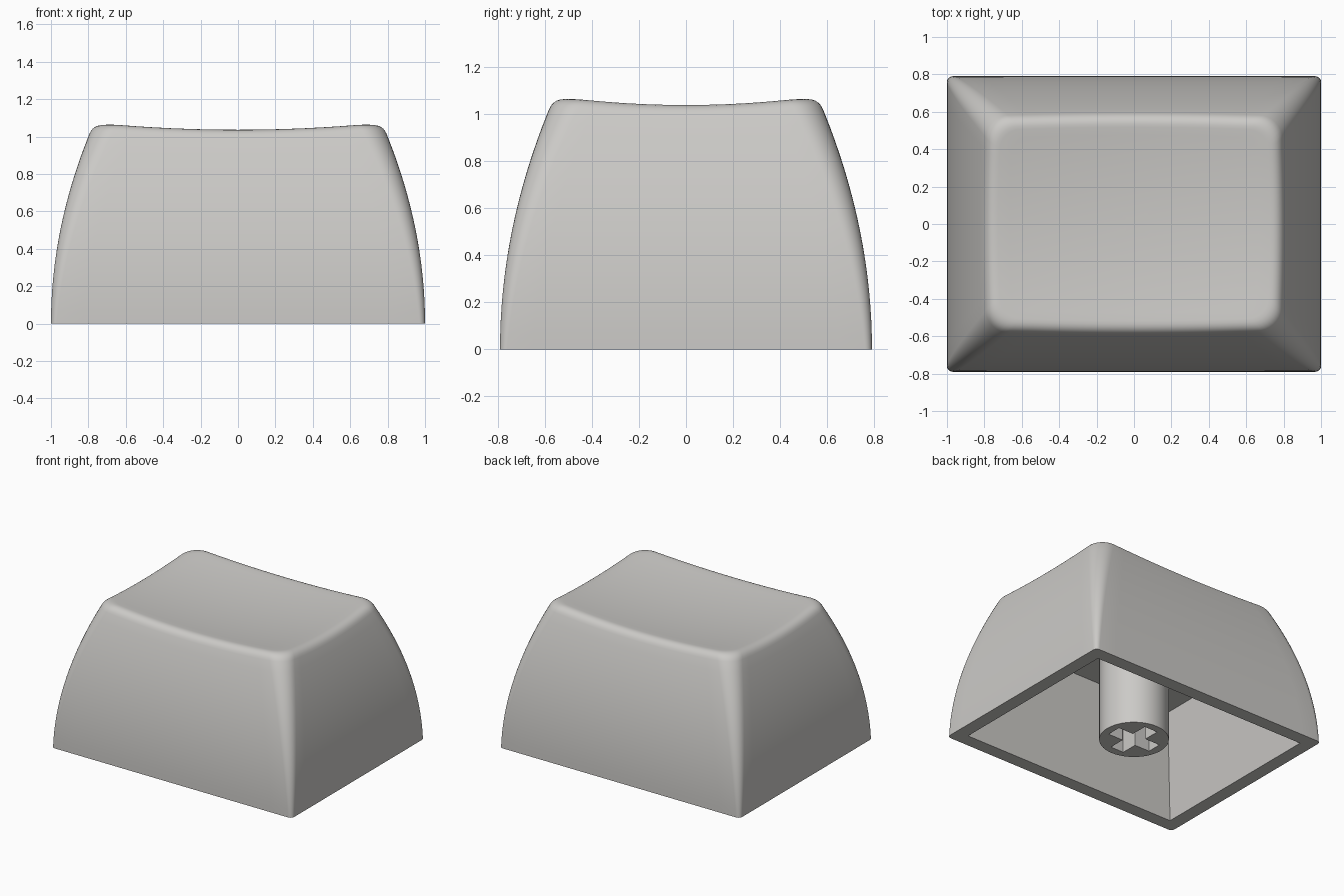
import bpy, bmesh, math

if "Cube" in bpy.data.objects:
    bpy.data.objects.remove(bpy.data.objects["Cube"])

plastic = bpy.data.materials.new("warm_grey_plastic")
plastic.diffuse_color = (0.60, 0.59, 0.57, 1)
plastic.use_nodes = True
plastic.node_tree.nodes["Principled BSDF"].inputs["Base Color"].default_value = plastic.diffuse_color

SIDE, ARC = 14, 8          # samples per straight side and per corner


def rounded_rect(hx, hy, r):
    """Closed list of (x, y), always the same count, counter-clockwise."""
    pts = []
    corners = [(1, 1), (-1, 1), (-1, -1), (1, -1)]
    for i, (sx, sy) in enumerate(corners):
        cx, cy = sx * (hx - r), sy * (hy - r)
        for k in range(ARC + 1):
            a = math.pi / 2 * (i + k / ARC)
            pts.append((cx + r * math.cos(a), cy + r * math.sin(a)))
        nx, ny = corners[(i + 1) % 4]
        a = math.pi / 2 * (i + 1)
        ex, ey = nx * (hx - r) + r * math.cos(a), ny * (hy - r) + r * math.sin(a)
        px, py = pts[-1]
        for k in range(1, SIDE):
            t = k / SIDE
            pts.append((px + (ex - px) * t, py + (ey - py) * t))
    return pts


COUNT = 4 * (ARC + SIDE)


def wall(i, z, inset=0.0):
    """Point i of the curved outer wall at height z."""
    shrink = 0.20 * z ** 2 + inset
    r = max(0.03 + 0.09 * z - 0.4 * inset, 0.02)
    return rounded_rect(1 - shrink, 0.79 - shrink, r)[i]


def dish(x, y):
    """Height of the scooped top."""
    return 1.002 + 0.067 * x * x + 0.125 * y * y


def finish(name, bm):
    bmesh.ops.remove_doubles(bm, verts=bm.verts, dist=1e-5)
    bmesh.ops.recalc_face_normals(bm, faces=bm.faces)
    me = bpy.data.meshes.new(name)
    bm.to_mesh(me)
    bm.free()
    me.materials.append(plastic)
    ob = bpy.data.objects.new(name, me)
    bpy.context.collection.objects.link(ob)
    bpy.ops.object.select_all(action='DESELECT')
    ob.select_set(True)
    bpy.context.view_layer.objects.active = ob
    bpy.ops.object.shade_smooth_by_angle(angle=math.radians(35))
    return ob


def bridge(bm, a, b):
    for i in range(len(a)):
        j = (i + 1) % len(a)
        bm.faces.new((a[i], a[j], b[j], b[i]))


# Key shell: cavity, bottom rim, curved walls, soft top edge, scooped top
rings = [[(x, y, 0.755) for x, y in rounded_rect(0.78, 0.57, 0)],
         [(x, y, 0.0) for x, y in rounded_rect(0.90, 0.69, 0)]]

top_z = []
for i in range(COUNT):
    z = 1.05
    for _ in range(5):
        z = dish(*wall(i, z))
    top_z.append(z)

WALL_RINGS, EDGE_RINGS, TOP_RINGS = 16, 6, 12
for k in range(WALL_RINGS + 1):
    ring = []
    for i in range(COUNT):
        z = (top_z[i] - 0.05) * k / WALL_RINGS
        ring.append((*wall(i, z), z))
    rings.append(ring)

edge = []
for i in range(COUNT):
    p0 = (*wall(i, top_z[i] - 0.05), top_z[i] - 0.05)
    p1 = (*wall(i, top_z[i]), top_z[i])
    xy = wall(i, top_z[i], 0.055)
    edge.append((p0, p1, (*xy, dish(*xy))))
for k in range(1, EDGE_RINGS + 1):
    t = k / EDGE_RINGS
    rings.append([tuple((1 - t) ** 2 * a + 2 * t * (1 - t) * b + t * t * c
                        for a, b, c in zip(*p)) for p in edge])

lip = rings[-1]
for k in range(1, TOP_RINGS):
    s = 1 - k / TOP_RINGS
    rings.append([(x * s, y * s, dish(x * s, y * s)) for x, y, _ in lip])

bm = bmesh.new()
loops = [[bm.verts.new(p) for p in ring] for ring in rings]
for a, b in zip(loops, loops[1:]):
    bridge(bm, a, b)
bm.faces.new(loops[0])                       # cavity ceiling
centre = bm.verts.new((0, 0, dish(0, 0)))
for i in range(COUNT):
    bm.faces.new((loops[-1][i], loops[-1][(i + 1) % COUNT], centre))
finish("key_shell", bm)

# Mounting stem: round post with a cross-shaped socket
bm = bmesh.new()
R, SEG, ARM, HALF, DEPTH = 0.238, 48, 0.18, 0.055, 0.40
circle = [(R * math.cos(2 * math.pi * i / SEG), R * math.sin(2 * math.pi * i / SEG))
          for i in range(SEG)]
cross = []
for q in range(4):
    c, s = round(math.cos(q * math.pi / 2)), round(math.sin(q * math.pi / 2))
    for x, y in ((ARM, -HALF), (ARM, HALF), (HALF, HALF)):
        cross.append((x * c - y * s, x * s + y * c))


def loop(pts, z):
    return [bm.verts.new((x, y, z)) for x, y in pts]


post_low, post_high = loop(circle, 0), loop(circle, 0.76)
sock_low, sock_high = loop(cross, 0), loop(cross, DEPTH)
bridge(bm, post_low, post_high)
bridge(bm, sock_low, sock_high)
bm.faces.new(post_high)
bm.faces.new(sock_high)
rim = [bm.edges.get((l[i], l[(i + 1) % len(l)]))
       for l in (post_low, sock_low) for i in range(len(l))]
bmesh.ops.triangle_fill(bm, edges=rim, use_beauty=True)
finish("mounting_stem", bm)
